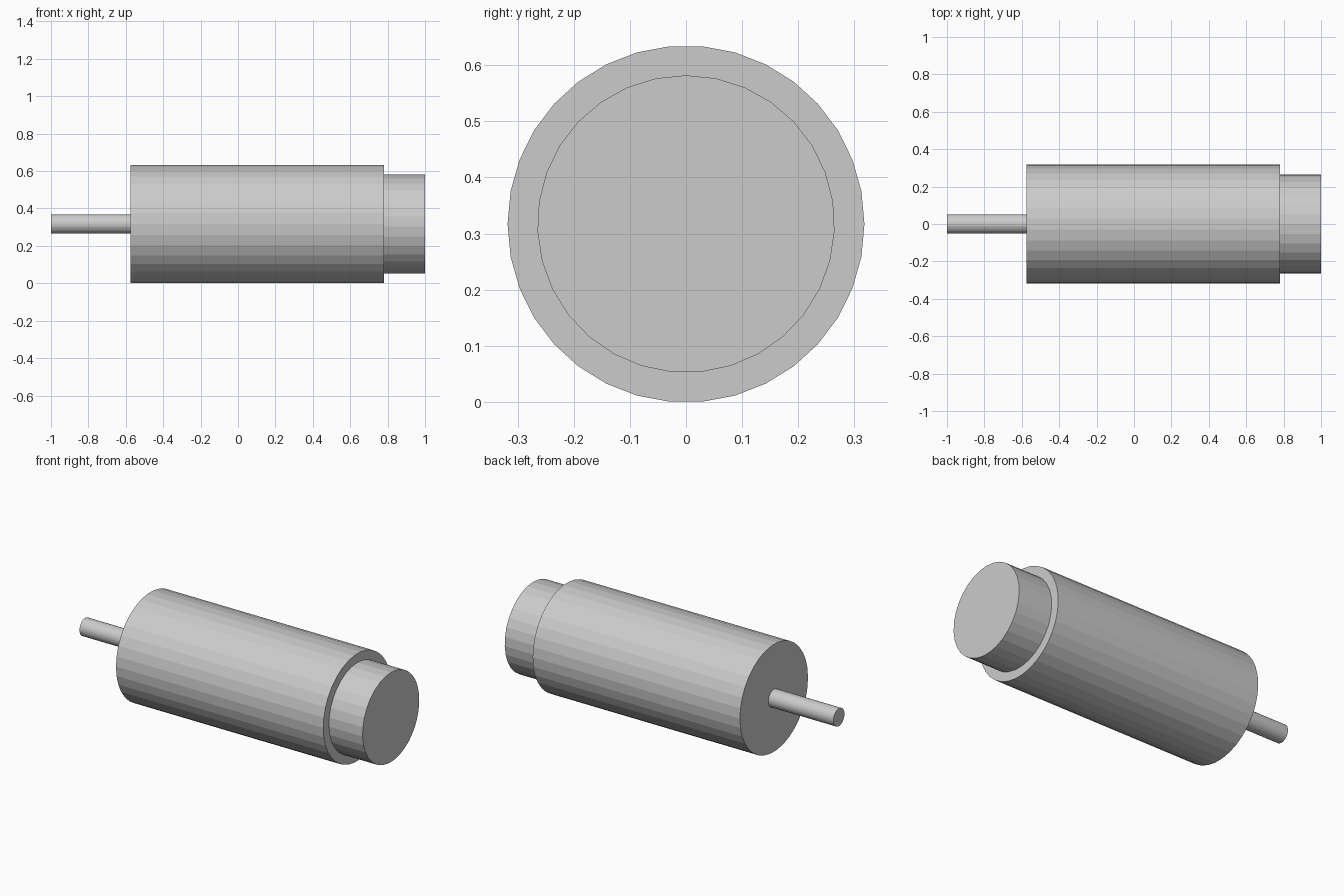
import bpy
import math

cube = bpy.data.objects.get("Cube")
if cube:
    bpy.data.objects.remove(cube, do_unlink=True)

# Single plain metal colour
GREY = (0.6, 0.6, 0.6, 1.0)
metal = bpy.data.materials.new("grey metal")
metal.use_nodes = True
metal.diffuse_color = GREY
metal.node_tree.nodes["Principled BSDF"].inputs["Base Color"].default_value = GREY

AXIS_Z = 0.317


def rod(name, x_start, x_end, radius, sides, turn=0.0):
    """Flat-faced capped cylinder lying along x; turn rolls it about x."""
    bpy.ops.mesh.primitive_cylinder_add(
        vertices=sides, radius=radius, depth=x_end - x_start,
        location=((x_start + x_end) / 2, 0, AXIS_Z))
    obj = bpy.context.object
    obj.name = name
    # The primitive's first corner is on +y; roll first, then lay it down
    obj.rotation_mode = 'ZYX'
    obj.rotation_euler = (0, math.pi / 2, turn)
    bpy.ops.object.transform_apply(location=False, rotation=True, scale=False)
    for v in obj.data.vertices:
        v.co.x, v.co.y, v.co.z = v.co
    obj.data.materials.append(metal)
    return obj


def roll(obj, angle):
    """Roll a part about the long axis."""
    obj.rotation_mode = 'XYZ'
    obj.rotation_euler = (angle, 0, 0)


# Main barrel, end cap and thin output shaft
rod("motor_barrel", -0.575, 0.78, 0.318, 34)
end_cap = rod("end_cap", 0.78, 1.0, 0.265, 31)
roll(end_cap, math.pi / 2)
rod("output_shaft", -1.0, -0.575, 0.052, 32)
